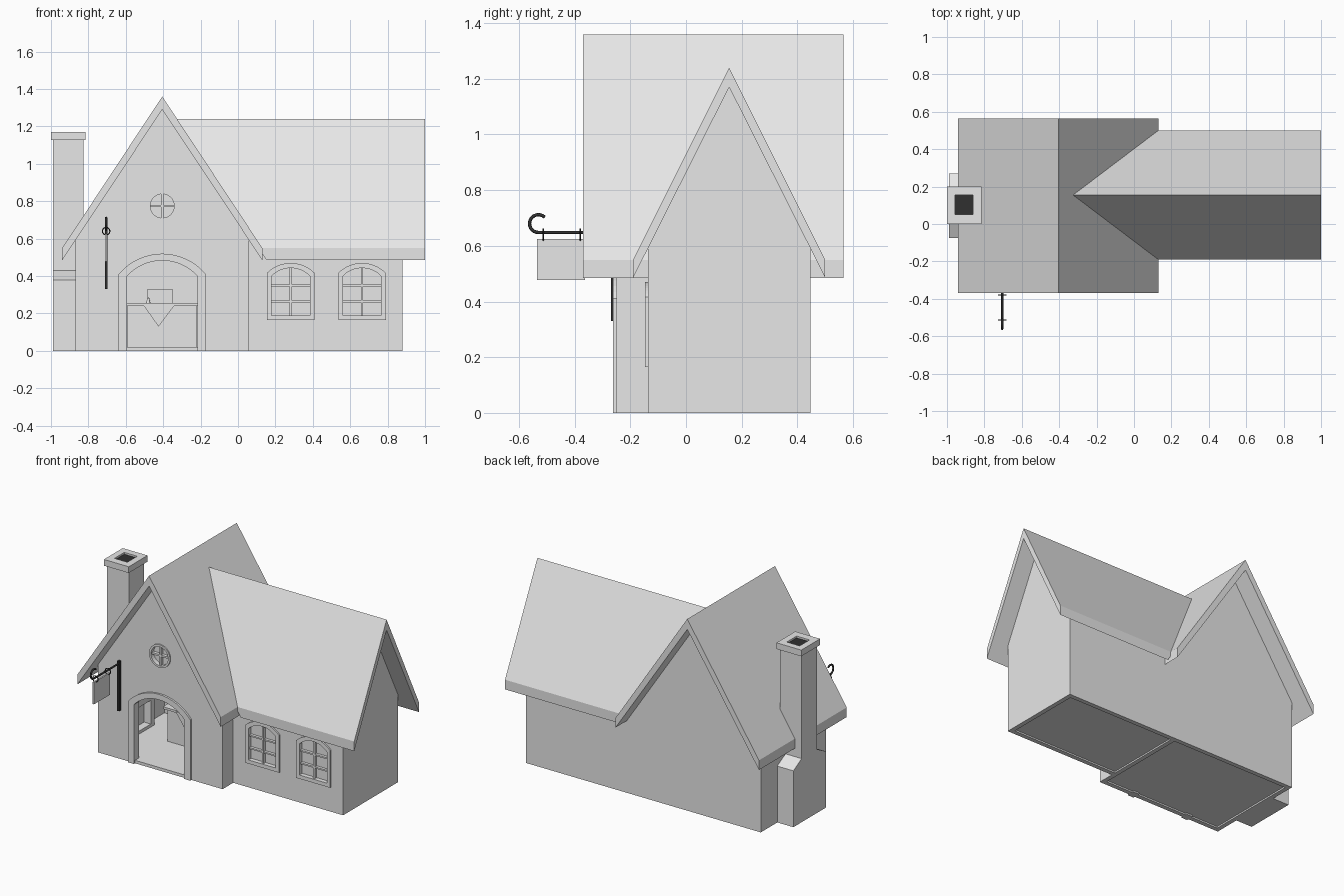
import bpy, bmesh, math
from mathutils import Matrix, Vector

if "Cube" in bpy.data.objects:
    bpy.data.objects.remove(bpy.data.objects["Cube"])


def material(name, rgb):
    m = bpy.data.materials.new(name)
    m.diffuse_color = (*rgb, 1)
    m.use_nodes = True
    m.node_tree.nodes["Principled BSDF"].inputs["Base Color"].default_value = m.diffuse_color
    return m


GREY = material("plain grey", (0.8, 0.8, 0.8))
BLACK = material("black iron", (0.03, 0.03, 0.03))
# local (x, y, z) of a profile -> world, by extrusion axis
AXES = {
    "X": Matrix(((0, 0, 1, 0), (1, 0, 0, 0), (0, 1, 0, 0), (0, 0, 0, 1))),
    "Y": Matrix(((1, 0, 0, 0), (0, 0, -1, 0), (0, 1, 0, 0), (0, 0, 0, 1))),
    "Z": Matrix.Identity(4),
}


def curve_mesh(name, splines, mat, dims, cyclic, matrix, **settings):
    """Make a curve, turn it into a clean mesh object."""
    cu = bpy.data.curves.new(name + "_curve", "CURVE")
    cu.dimensions = dims
    for key, value in settings.items():
        setattr(cu, key, value)
    for pts in splines:
        sp = cu.splines.new("POLY")
        sp.points.add(len(pts) - 1)
        for p, co in zip(sp.points, pts):
            p.co = (*co, 1) if len(co) == 3 else (*co, 0, 1)
        sp.use_cyclic_u = cyclic
    tmp = bpy.data.objects.new(name + "_tmp", cu)
    bpy.context.collection.objects.link(tmp)
    dg = bpy.context.evaluated_depsgraph_get()
    me = bpy.data.meshes.new_from_object(tmp.evaluated_get(dg))
    bpy.data.objects.remove(tmp)
    bpy.data.curves.remove(cu)
    bm = bmesh.new()
    bm.from_mesh(me)
    bmesh.ops.remove_doubles(bm, verts=bm.verts, dist=1e-5)
    bmesh.ops.recalc_face_normals(bm, faces=bm.faces)
    bm.to_mesh(me)
    bm.free()
    me.transform(matrix)
    me.name = name
    me.materials.clear()
    me.materials.append(mat)
    for p in me.polygons:
        p.use_smooth = cyclic is False
        p.material_index = 0
    ob = bpy.data.objects.new(name, me)
    bpy.context.collection.objects.link(ob)
    return ob


def panel(name, axis, a, b, *outlines, mat=GREY):
    """Extrude flat outlines (first outer, then holes) from a to b on an axis."""
    shift = Vector({"X": (1, 0, 0), "Y": (0, 1, 0), "Z": (0, 0, 1)}[axis]) * ((a + b) / 2)
    return curve_mesh(name, outlines, mat, "2D", True, Matrix.Translation(shift) @ AXES[axis],
                      fill_mode="BOTH", extrude=abs(b - a) / 2)


def pipe(name, pts, r, cyclic=False):
    ob = curve_mesh(name, [pts], BLACK, "3D", cyclic, Matrix.Identity(4),
                    bevel_depth=r, bevel_resolution=2, use_fill_caps=not cyclic)
    for p in ob.data.polygons:
        p.use_smooth = len(p.vertices) == 4
    return ob


def rect(x0, x1, y0, y1):
    return [(x0, y0), (x1, y0), (x1, y1), (x0, y1)]


def box(name, x, y, z, mat=GREY):
    return panel(name, "Z", z[0], z[1], rect(*x, *y), mat=mat)


def circle(cx, cy, r, n=32):
    return [(cx + r * math.cos(2 * math.pi * i / n), cy + r * math.sin(2 * math.pi * i / n))
            for i in range(n)]


def arch(cx, hw, z0, spring, rise, n=16):
    """Opening with a segmental arch, from bottom right round to bottom left."""
    r = (hw * hw + rise * rise) / (2 * rise)
    half = math.asin(hw / r)
    pts = [(cx + hw, z0)]
    for i in range(n + 1):
        t = half - 2 * half * i / n
        pts.append((cx + r * math.sin(t), spring + rise - r + r * math.cos(t)))
    return pts + [(cx - hw, z0)]


def gable(c, hw, shoulder, apex):
    return [(c - hw, 0), (c + hw, 0), (c + hw, shoulder), (c, apex), (c - hw, shoulder)]


def chevron(c, hw, eave, eave_top, inner, outer):
    return [(c - hw, eave), (c - hw, eave_top), (c, outer),
            (c + hw, eave_top), (c + hw, eave), (c, inner)]


CX, CY = -0.405, 0.155          # ridge lines of gable block and wing
WINDOWS = (0.282, 0.663)

# Walls
panel("front_gable_wall", "Y", -0.25, -0.22, gable(CX, 0.465, 0.6, 1.3),
      arch(CX, 0.198, 0.02, 0.405, 0.09), circle(CX, 0.775, 0.07))
panel("back_wall", "Y", 0.416, 0.446, [(-0.87, 0), (0.85, 0), (0.85, 0.6), (0.06, 0.6),
                                       (CX, 1.3), (-0.87, 0.6)])
panel("left_wall", "X", -0.87, -0.84, rect(-0.22, 0.416, 0, 0.6))
panel("inner_wall", "X", 0.03, 0.06, rect(-0.22, 0.416, 0, 0.6))
panel("wing_end_wall", "X", 0.85, 0.88, gable(CY, 0.2915, 0.6, 1.18))
panel("wing_front_wall", "Y", -0.137, -0.107, rect(0.06, 0.85, 0, 0.6),
      *[arch(x, 0.11, 0.185, 0.405, 0.047) for x in WINDOWS])

# Floors
box("gable_floor", (-0.84, 0.03), (-0.22, 0.416), (0.01, 0.02))
box("wing_floor", (0.06, 0.85), (-0.107, 0.416), (0.01, 0.02))

# Roofs: the wing roof is trimmed where it meets the gable roof
panel("gable_roof", "Y", -0.37, 0.565, chevron(CX, 0.535, 0.485, 0.55, 1.29, 1.36))
wing = panel("wing_roof", "X", -0.4, 1.0, chevron(CY, 0.345, 0.485, 0.55, 1.17, 1.24))
bm = bmesh.new()
bm.from_mesh(wing.data)
bmesh.ops.bisect_plane(bm, geom=bm.verts[:] + bm.edges[:] + bm.faces[:],
                       plane_co=(CX, 0, 1.33), plane_no=(0.81, 0, 0.535), clear_inner=True)
bm.to_mesh(wing.data)
bm.free()

# Door surround
panel("door_frame", "Y", -0.263, -0.21,
      arch(CX, 0.233, 0, 0.41, 0.11) + arch(CX, 0.188, 0, 0.4, 0.083)[::-1])

# Round window
panel("round_window_ring", "Y", -0.258, -0.222, circle(CX, 0.775, 0.078), circle(CX, 0.775, 0.064))
panel("round_window_pane", "Y", -0.228, -0.22, circle(CX, 0.775, 0.071))
panel("round_window_upright", "Y", -0.25, -0.226, rect(CX - 0.006, CX + 0.006, 0.709, 0.841))
panel("round_window_crossbar", "Y", -0.249, -0.226, rect(CX - 0.066, CX + 0.066, 0.769, 0.781))

# Wing windows
for i, x in enumerate(WINDOWS):
    panel(f"window_frame_{i}", "Y", -0.147, -0.11, arch(x, 0.127, 0.165, 0.417, 0.053),
          arch(x, 0.102, 0.19, 0.4, 0.043))
    panel(f"window_pane_{i}", "Y", -0.117, -0.109, arch(x, 0.109, 0.186, 0.404, 0.046))
    panel(f"window_upright_{i}", "Y", -0.137, -0.115, rect(x - 0.006, x + 0.006, 0.18, 0.45))
    for j, z in enumerate((0.265, 0.35)):
        panel(f"window_bar_{i}_{j}", "Y", -0.136, -0.115, rect(x - 0.105, x + 0.105, z - 0.005, z + 0.005))

# Chimney
panel("chimney_base", "X", -0.99, -0.87, [(-0.075, 0), (0.27, 0), (0.27, 0.38), (0.18, 0.43),
                                          (0.02, 0.43), (-0.075, 0.38)])
box("chimney_shaft", (-0.99, -0.827), (0.018, 0.182), (0.4, 1.135))
panel("chimney_cap", "Z", 1.128, 1.17, rect(-1.0, -0.815, 0.0, 0.2), rect(-0.957, -0.86, 0.05, 0.155))
box("chimney_flue", (-0.96, -0.857), (0.047, 0.158), (1.15, 1.158), BLACK)

# Hanging sign on an iron bracket
SX = -0.705
box("bracket_post", (SX - 0.007, SX + 0.007), (-0.27, -0.25), (0.33, 0.665), BLACK)
curl = [(SX, -0.53 + 0.032 * math.cos(math.radians(t)), 0.68 + 0.032 * math.sin(math.radians(t)))
        for t in range(-90, -321, -15)]
pipe("bracket_arm", [(SX, -0.255, 0.648)] + curl, 0.006)
for i, y in enumerate((-0.38, -0.513)):
    pipe(f"sign_ring_{i}", [(SX + a, y, b) for a, b in circle(0, 0.64, 0.02, 16)], 0.003, True)
box("sign_board", (SX - 0.005, SX + 0.005), (-0.535, -0.363), (0.477, 0.625))

# Counter inside the doorway, with cloth, box and a small cone
box("counter_body", (-0.59, -0.22), (0.09, 0.2), (0.02, 0.24))
box("counter_top", (-0.61, -0.2), (0.07, 0.22), (0.24, 0.255))
panel("counter_cloth", "Y", 0.064, 0.07, [(-0.51, 0.25), (-0.425, 0.13), (-0.335, 0.25)])
box("counter_box", (-0.485, -0.35), (0.13, 0.2), (0.255, 0.33))
bpy.ops.mesh.primitive_cone_add(vertices=12, radius1=0.012, radius2=0.004, depth=0.03,
                                location=(-0.48, 0.1, 0.27))
cone = bpy.context.object
cone.name = "counter_bell"
cone.data.materials.append(GREY)

# Hearth on the inner side of the chimney wall
panel("hearth_surround", "X", -0.84, -0.79, rect(-0.04, 0.24, 0.02, 0.27), rect(0.0, 0.2, 0.04, 0.2))
box("hearth_mantel", (-0.84, -0.77), (-0.06, 0.26), (0.27, 0.29))
